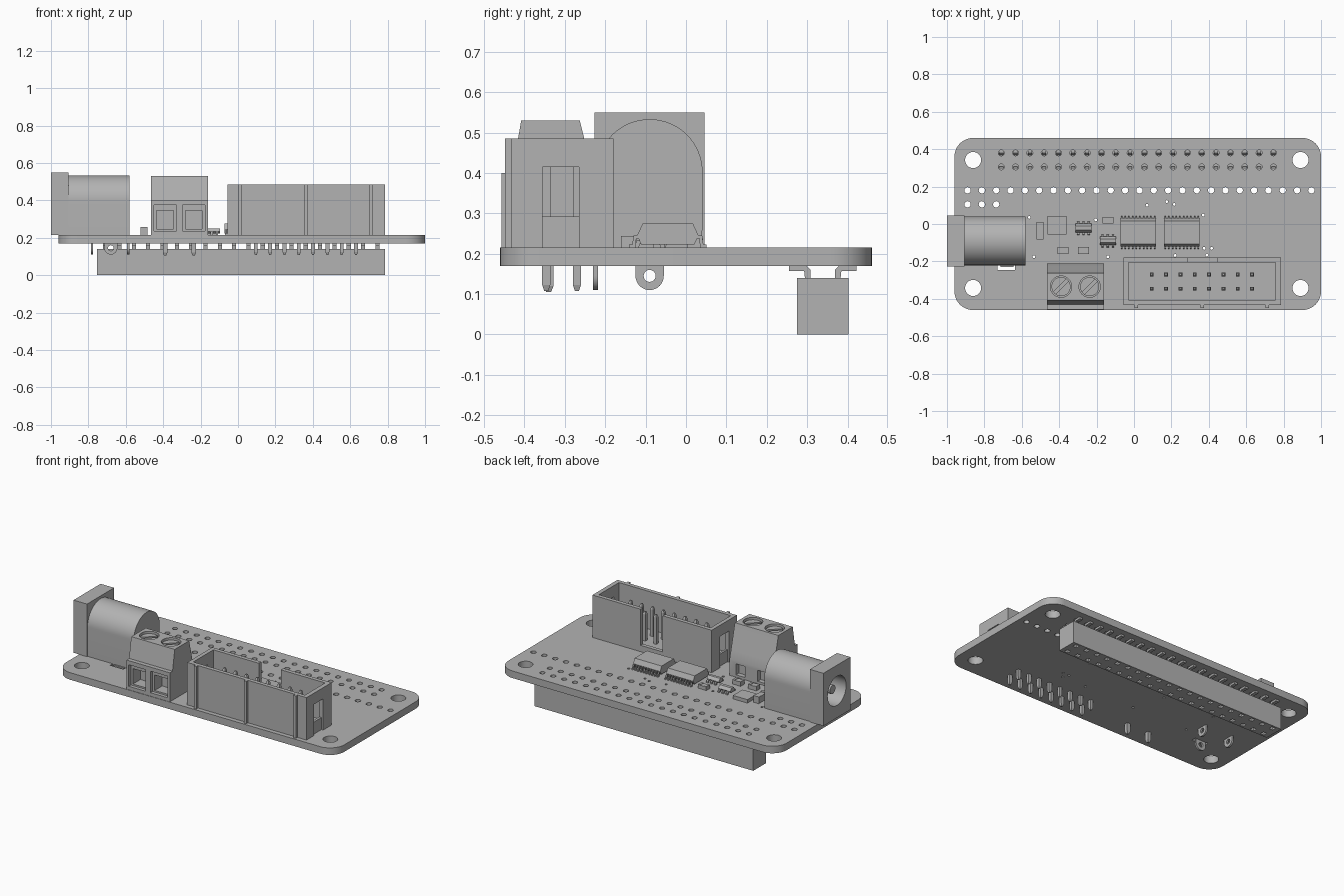
import bpy, bmesh, math
from mathutils import Vector

if "Cube" in bpy.data.objects:
    bpy.data.objects.remove(bpy.data.objects["Cube"], do_unlink=True)

grey = bpy.data.materials.new("plain grey")
grey.use_nodes = True
COLOUR = (0.45, 0.45, 0.45, 1)
grey.diffuse_color = COLOUR
grey.node_tree.nodes["Principled BSDF"].inputs["Base Color"].default_value = COLOUR

TOP, BOTTOM, PITCH = 0.215, 0.17, 0.0766   # board faces and pin spacing


def prism(bm, pts, lo, hi, axis="z"):
    """Extrude a 2D outline along an axis."""
    place = {"x": lambda u, v, t: (t, u, v), "y": lambda u, v, t: (u, t, v),
             "z": lambda u, v, t: (u, v, t)}[axis]
    a, b = ([bm.verts.new(place(u, v, t)) for u, v in pts] for t in (lo, hi))
    n = len(pts)
    faces = [bm.faces.new(a), bm.faces.new(b)]
    faces += [bm.faces.new((a[i], a[(i + 1) % n], b[(i + 1) % n], b[i])) for i in range(n)]
    bmesh.ops.recalc_face_normals(bm, faces=faces)


def box(bm, x0, x1, y0, y1, z0, z1):
    prism(bm, [(x0, y0), (x1, y0), (x1, y1), (x0, y1)], z0, z1)


def arc(u, v, r, n=32, start=0, sweep=360):
    steps = n if sweep == 360 else n + 1
    angles = [math.radians(start + sweep * i / n) for i in range(steps)]
    return [(u + r * math.cos(a), v + r * math.sin(a)) for a in angles]


def pin(bm, x, y, z0, z1, w):
    """Square post with tapered ends."""
    rings = []
    for z, s in ((z0, .25), (z0 + .015, .5), (z1 - .015, .5), (z1, .25)):
        rings.append([bm.verts.new((x + w * s * i, y + w * s * j, z))
                      for i, j in ((-1, -1), (1, -1), (1, 1), (-1, 1))])
    faces = [bm.faces.new(rings[0]), bm.faces.new(rings[-1])]
    for a, b in zip(rings, rings[1:]):
        faces += [bm.faces.new((a[i], a[(i + 1) % 4], b[(i + 1) % 4], b[i])) for i in range(4)]
    bmesh.ops.recalc_face_normals(bm, faces=faces)


def finish(name, bm):
    mesh = bpy.data.meshes.new(name)
    bm.to_mesh(mesh)
    bm.free()
    mesh.materials.append(grey)
    obj = bpy.data.objects.new(name, mesh)
    bpy.context.collection.objects.link(obj)
    return obj


def activate(obj):
    bpy.ops.object.select_all(action="DESELECT")
    obj.select_set(True)
    bpy.context.view_layer.objects.active = obj


def cut(obj, bm):
    tool = finish("cutter", bm)
    tool.hide_render = True
    mod = obj.modifiers.new("cut", "BOOLEAN")
    mod.operation, mod.solver, mod.object = "DIFFERENCE", "EXACT", tool
    activate(obj)
    bpy.ops.object.modifier_apply(modifier=mod.name)
    bpy.data.objects.remove(tool, do_unlink=True)


def smooth(obj):
    activate(obj)
    bpy.ops.object.shade_smooth_by_angle(angle=math.radians(31))


# Circuit board with rounded corners and drilled holes
bm = bmesh.new()
outline = []
for x, y, start in ((.9, .36, 0), (-.86, .36, 90), (-.86, -.36, 180), (.9, -.36, 270)):
    outline += arc(x, y, .1, 10, start, 90)
prism(bm, outline, BOTTOM, TOP)
board = finish("circuit_board", bm)
bm = bmesh.new()
columns = [-.71 + PITCH * i for i in range(20)]
holes = [(x, y, .043, 32) for x in (-.86, .89) for y in (-.342, .342)]
holes += [(x, y, .016, 12) for x in columns for y in (.305, .38)]
holes += [(-.89 + PITCH * i, .18, .017, 12) for i in range(25)]
holes += [(-.89 + PITCH * i, .105, .017, 12) for i in range(3)]
vias = [(.07, .1), (.175, .12), (.215, .105), (.37, .048), (.375, -.13), (.415, -.13),
        (-.56, .035), (-.535, -.175), (-.205, .022), (-.14, -.175), (.22, -.168), (.39, -.166)]
holes += [(x, y, .008, 8) for x, y in vias]
for x, y, r, n in holes:
    prism(bm, arc(x, y, r, n), BOTTOM - .05, TOP + .05)
box(bm, -.73, -.635, -.245, -.215, BOTTOM - .05, TOP + .05)
cut(board, bm)
smooth(board)

# Socket strip under the board
bm = bmesh.new()
box(bm, -.755, .785, .275, .402, 0, .14)
socket = finish("socket_strip", bm)
bm = bmesh.new()
for x in columns:
    for y in (.3, .377):
        box(bm, x - .013, x + .013, y - .013, y + .013, -.05, .1)
cut(socket, bm)
bm = bmesh.new()
for x in columns:
    for side in (-1, 1):
        profile = [(.03, .138), (.03, .16), (.04, .17), (.083, .17), (.083, .157), (.046, .157), (.044, .138)]
        prism(bm, [(.3385 + side * u, v) for u, v in profile], x - .011, x + .011, "x")
finish("socket_leads", bm)

# Power jack: square collar, rounded barrel, centre contact
JY, JZ = -.09, .402
bm = bmesh.new()
box(bm, -1, -.905, -.226, .046, TOP, .55)
collar = finish("jack_collar", bm)
bm = bmesh.new()
prism(bm, [(JY - .13, TOP), (JY + .13, TOP)] + arc(JY, JZ, .131, 32, 0, 180), -.906, -.58, "x")
barrel = finish("jack_barrel", bm)
for part, x0, x1 in ((collar, -1.1, -.8), (barrel, -1.1, -.65)):
    bm = bmesh.new()
    prism(bm, arc(JY, JZ - .015, .093), x0, x1, "x")
    cut(part, bm)
    smooth(part)
bm = bmesh.new()
prism(bm, arc(JY, JZ - .015, .028, 20), -.97, -.64, "x")
smooth(finish("jack_contact", bm))


def lug(name, axis, u, t):
    """Solder tab with a rounded, pierced end."""
    bm = bmesh.new()
    prism(bm, arc(u, .145, .035, 16, 180, 180) + [(u + .035, TOP), (u - .035, TOP)],
          t - .006, t + .006, axis)
    tab = finish(name, bm)
    bm = bmesh.new()
    prism(bm, arc(u, .145, .015, 16), t - .05, t + .05, axis)
    cut(tab, bm)
    smooth(tab)


lug("jack_lug_front", "x", JY, -.78)
lug("jack_lug_rear", "x", JY, -.587)
lug("jack_lug_side", "y", -.68, -.224)

# Screw terminal block
bm = bmesh.new()
prism(bm, [(-.457, TOP), (-.457, .4), (-.43, .4), (-.408, .53), (-.263, .53), (-.225, .375),
           (-.21, .32), (-.21, TOP)], -.466, -.16, "x")
terminal = finish("terminal_block", bm)
ways = (-.39, -.237)
wide, deep, screws, slots, pins = (bmesh.new() for _ in range(5))
for x in ways:
    box(wide, x - .06, x + .06, -.5, -.435, .237, .374)
    box(wide, x - .032, x + .032, -.24, -.15, .23, .3)
    prism(wide, arc(x, -.335, .057), .495, .6)
    box(deep, x - .045, x + .045, -.5, -.36, .247, .345)
    prism(screws, arc(x, -.335, .051), .48, .518)
    d, w = Vector((.07, .07)), Vector((-.006, .006))
    c = Vector((x, -.335))
    prism(slots, [tuple(p) for p in (c - d - w, c + d - w, c + d + w, c - d + w)], .504, .6)
    pin(pins, x, -.34, .105, TOP, .024)
cut(terminal, wide)
cut(terminal, deep)
smooth(terminal)
screw_heads = finish("terminal_screws", screws)
cut(screw_heads, slots)
smooth(screw_heads)
finish("terminal_pins", pins)

# Shrouded box header with keyed rear wall and end windows
bm = bmesh.new()
box(bm, -.055, .785, -.432, -.18, TOP, .485)
shroud = finish("box_header", bm)
bm = bmesh.new()
box(bm, -.03, .757, -.407, -.205, .245, .6)
cut(shroud, bm)
bm = bmesh.new()
box(bm, .29, .445, -.23, -.1, .255, .6)
for x0, x1 in ((-.1, -.043), (.773, .85)):
    box(bm, x0, x1, -.355, -.265, .15, .414)
cut(shroud, bm)
bm = bmesh.new()
box(bm, -.1, -.02, -.355, -.265, .292, .414)
box(bm, .74, .85, -.355, -.265, .292, .414)
cut(shroud, bm)
bm = bmesh.new()
for x in (.012, .364, .713):
    box(bm, x - .009, x + .009, -.448, -.431, TOP, .485)
finish("box_header_ribs", bm)
bm = bmesh.new()
for i in range(8):
    for y in (-.346, -.27):
        pin(bm, .095 + PITCH * i, y, .108, .43, .02)
finish("box_header_pins", bm)


def chip(name, x, y, length, width, height, count, spacing, lead_w, reach, vertical=True):
    """Moulded chip body with bent leads on two sides."""
    bm = bmesh.new()
    h, z = width / 2, TOP + .008
    mid, top = TOP + height * .5, TOP + height
    prism(bm, [(y - h + .01, z), (y - h, mid), (y - h + .014, top), (y + h - .014, top),
               (y + h, mid), (y + h - .01, z)], x - length / 2, x + length / 2, "x")
    for i in range(count):
        lx = x + (i - (count - 1) / 2) * spacing
        for s in (-1, 1):
            prof = [(h - .01, mid), (h + .009, mid), (h + .012, TOP + .008), (reach, TOP + .008),
                    (reach, TOP), (h + .004, TOP), (h + .002, mid - .008), (h - .01, mid - .008)]
            prism(bm, [(y + s * u, v) for u, v in prof], lx - lead_w / 2, lx + lead_w / 2, "x")
    finish(name, bm)


chip("driver_chip_right", .022, -.045, .19, .152, .06, 10, .0196, .008, .096)
chip("driver_chip_left", .255, -.045, .19, .152, .06, 10, .0196, .008, .096)
chip("small_chip", -.27, -.022, .086, .048, .035, 3, .028, .012, .04)
chip("regulator_chip", -.14, -.09, .086, .045, .035, 3, .028, .012, .038)

# Flat power chip and small two-terminal parts
bm = bmesh.new()
box(bm, -.462, -.36, -.055, .042, TOP, .237)
finish("power_chip", bm)
parts = {"capacitor": (-.502, -.035, .036, .09, .04), "resistor_rear": (-.14, .02, .056, .034, .022),
         "resistor_right": (-.38, -.142, .056, .036, .026), "resistor_left": (-.27, -.142, .056, .036, .026)}
for name, (x, y, w, d, h) in parts.items():
    bm = bmesh.new()
    box(bm, x - w / 2, x + w / 2, y - d / 2, y + d / 2, TOP, TOP + h)
    for s in (-1, 1):   # raised end caps
        if w > d:
            ex = x + s * w * .39
            box(bm, ex - w * .13, ex + w * .13, y - d * .53, y + d * .53, TOP, TOP + h + .003)
        else:
            ey = y + s * d * .39
            box(bm, x - w * .53, x + w * .53, ey - d * .13, ey + d * .13, TOP, TOP + h + .003)
    finish(name, bm)
